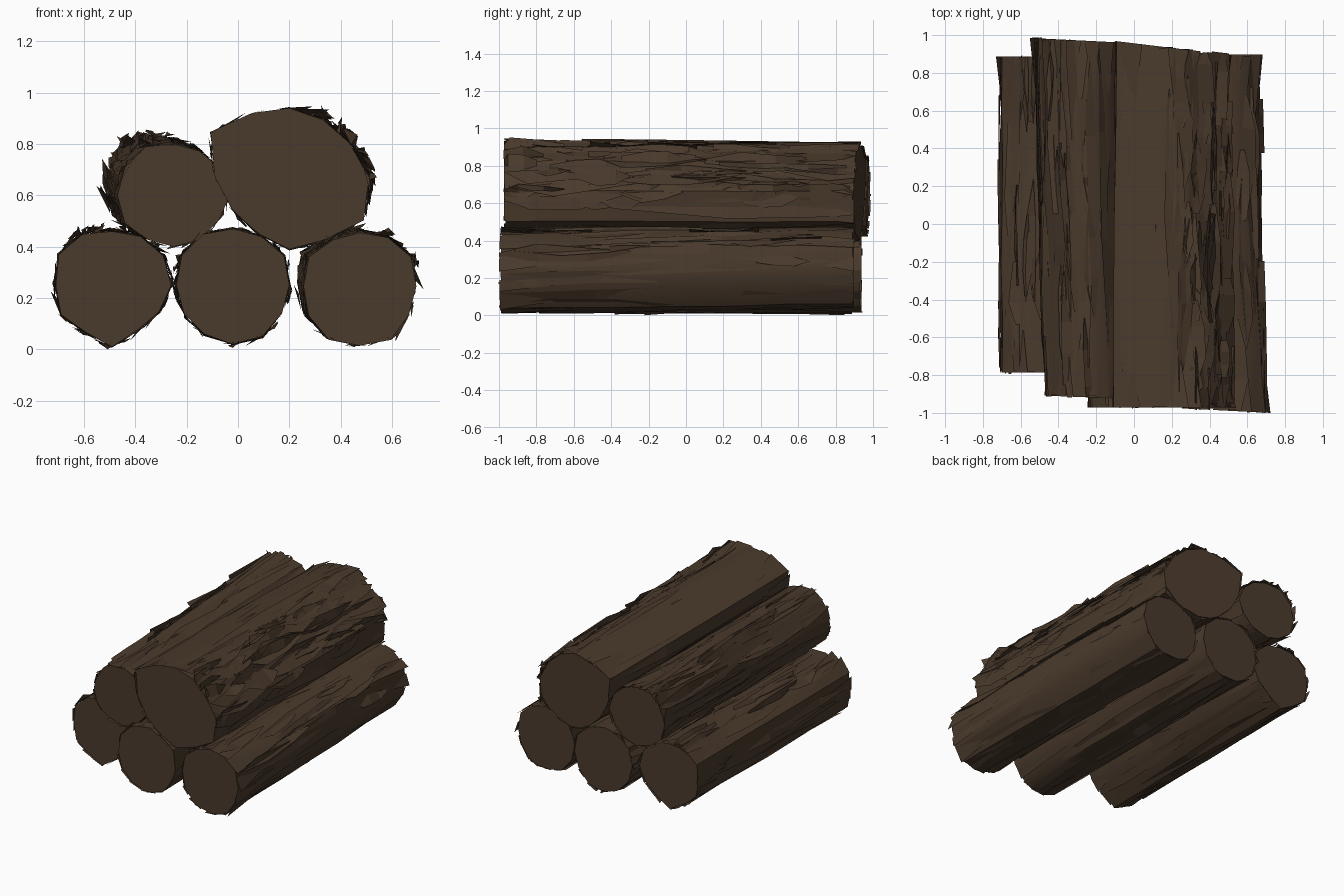
import bpy, bmesh, math, random
from mathutils import Vector

rng = random.Random(7)
if "Cube" in bpy.data.objects:
    bpy.data.objects.remove(bpy.data.objects["Cube"], do_unlink=True)

# One dark brown for wood and bark
brown = bpy.data.materials.new("dark brown bark")
brown.use_nodes = True
colour = (0.068, 0.042, 0.025, 1)
brown.diffuse_color = colour
bsdf = brown.node_tree.nodes["Principled BSDF"]
bsdf.inputs["Base Color"].default_value = colour
bsdf.inputs["Roughness"].default_value = 0.9


def make_object(name, bm, smooth):
    mesh = bpy.data.meshes.new(name)
    bm.to_mesh(mesh)
    bm.free()
    mesh.materials.append(brown)
    obj = bpy.data.objects.new(name, mesh)
    bpy.context.collection.objects.link(obj)
    if smooth:
        bpy.ops.object.select_all(action="DESELECT")
        obj.select_set(True)
        bpy.context.view_layer.objects.active = obj
        bpy.ops.object.shade_smooth_by_angle(angle=math.radians(35))


def surface_point(log, angle, t, lift=0.0):
    """Point on the log: angle in degrees, t from 0 (front) to 1 (back)."""
    radii = log["radii"]
    pos = (angle % 360) / 360 * len(radii)
    i, f = int(pos) % len(radii), pos % 1
    step = 2 * math.pi / len(radii)
    # straight chord between neighbouring profile corners
    corners = [Vector((math.cos(k * step), math.sin(k * step))) * radii[k % len(radii)]
               for k in (i, i + 1)]
    p = corners[0].lerp(corners[1], f)
    p *= 1 + (log["taper"] - 1) * t
    p += p.normalized() * lift
    dx, dz = log["drift"]
    # sawn ends slant sideways
    y0, y1 = [y + slant * p.x for y, slant in zip(log["ends"], log["slant"])]
    return Vector((log["centre"][0] + p.x + dx * t, y0 + (y1 - y0) * t,
                   log["centre"][1] + p.y + dz * t))


def build_log(log):
    # Trunk: rings with slight wobble, flat sawn ends
    bm = bmesh.new()
    n, rings = len(log["radii"]), 7
    loops = []
    for r in range(rings):
        inner = 0 < r < rings - 1
        loops.append([bm.verts.new(surface_point(
            log, 360 * k / n, r / (rings - 1),
            rng.uniform(-0.008, 0.008) if inner else 0)) for k in range(n)])
    for a, b in zip(loops, loops[1:]):
        for k in range(n):
            bm.faces.new((a[k], a[(k + 1) % n], b[(k + 1) % n], b[k]))
    bm.faces.new(loops[0])
    bm.faces.new(loops[-1])
    bmesh.ops.recalc_face_normals(bm, faces=bm.faces)
    make_object(log["name"], bm, True)


def build_bark(log):
    bm = bmesh.new()
    start, stop = log["rough"]
    shortest, longest = log["lengths"]

    def sliver(angle, t, length, width, lift):
        # Long pointed splinter, peeling up along one edge
        rows = []
        end = rng.uniform(0.002, 0.008)
        for s, w in ((0, 0.2), (0.35, 1), (0.7, 0.8), (1, 0.1)):
            u = min(max(t + length * s, -end), 1 + end)
            skew = rng.uniform(-3, 3)
            rows.append([bm.verts.new(surface_point(log, angle + skew - width * w / 2, u, 0.002)),
                         bm.verts.new(surface_point(log, angle + skew + width * w / 2, u,
                                                    lift * rng.uniform(0.4, 1)))])
        for a, b in zip(rows, rows[1:]):
            bm.faces.new((a[0], a[1], b[1], b[0]))

    # Rough patch of peeling bark, thickest in the middle of the patch
    for _ in range(log["flakes"]):
        place = rng.random()
        lift = log["lift"] * (0.4 + 0.6 * math.sin(math.pi * place))
        sliver(start + (stop - start) * place, rng.uniform(-0.1, 0.85),
               rng.uniform(shortest, longest),
               rng.choice((-1, 1)) * rng.uniform(8, 24), lift * rng.uniform(0.15, 1))
    # Long strips all round
    for k in range(18):
        sliver(k * 20 + rng.uniform(-8, 8), rng.uniform(-0.1, 0.35), rng.uniform(0.4, 0.9),
               rng.choice((-1, 1)) * rng.uniform(10, 26), rng.uniform(0.005, 0.02))
    # Ragged rim at each sawn end
    for t, inward in ((-0.004, 0.06), (1.004, -0.06)):
        for k in range(14):
            a = k * 360 / 14 + rng.uniform(-8, 8)
            high = log["lift"] * 0.7 if start < a < stop else 0.02
            tri = [surface_point(log, a, t, rng.uniform(0, high)),
                   surface_point(log, a + rng.uniform(15, 32), t, 0.004),
                   surface_point(log, a + 8, t + inward * rng.uniform(1, 5), 0.003)]
            bm.faces.new([bm.verts.new(p) for p in tri])
    for v in bm.verts:
        v.co.z = max(v.co.z, 0)
    make_object(log["name"] + "_bark", bm, False)


# Profile radii run counterclockwise from +x, seen from the front
logs = [
    dict(name="bottom_right_log", centre=(-0.49, 0.25), drift=(0, 0), ends=(-0.78, 0.88),
         radii=[.23, .23, .22, .21, .23, .24, .22, .23, .21, .24, .20, .21],
         taper=1, slant=(0, 0), rough=(20, 195), flakes=26, lengths=(0.2, 0.6), lift=0.045),
    dict(name="bottom_middle_log", centre=(-0.02, 0.25), drift=(0, 0), ends=(-0.965, 0.93),
         radii=[.22, .23, .22, .22, .23, .23, .22, .22, .22, .23, .23, .22],
         taper=1, slant=(0, 0), rough=(30, 240), flakes=24, lengths=(0.2, 0.6), lift=0.03),
    dict(name="bottom_left_log", centre=(0.475, 0.245), drift=(-0.03, 0.02), ends=(-0.98, 0.89),
         radii=[.22, .23, .22, .21, .21, .23, .22, .23, .24, .23, .24, .22],
         taper=0.98, slant=(-0.05, 0), rough=(-15, 160), flakes=28, lengths=(0.15, 0.5),
         lift=0.045),
    dict(name="top_right_log", centre=(-0.25, 0.60), drift=(-0.05, 0.03), ends=(-0.91, 0.965),
         radii=[.22, .21, .20, .20, .22, .22, .22, .22, .20, .20, .20, .20],
         taper=1, slant=(-0.04, -0.05), rough=(75, 195), flakes=36, lengths=(0.25, 0.7),
         lift=0.06),
    dict(name="top_left_log", centre=(0.20, 0.67), drift=(0, -0.01), ends=(-0.965, 0.925),
         radii=[.31, .27, .26, .27, .29, .355, .29, .255, .25, .28, .28, .335],
         taper=0.95, slant=(0, -0.12), rough=(-10, 80), flakes=85, lengths=(0.08, 0.4),
         lift=0.07),
]
for log in logs:
    build_log(log)
    build_bark(log)
